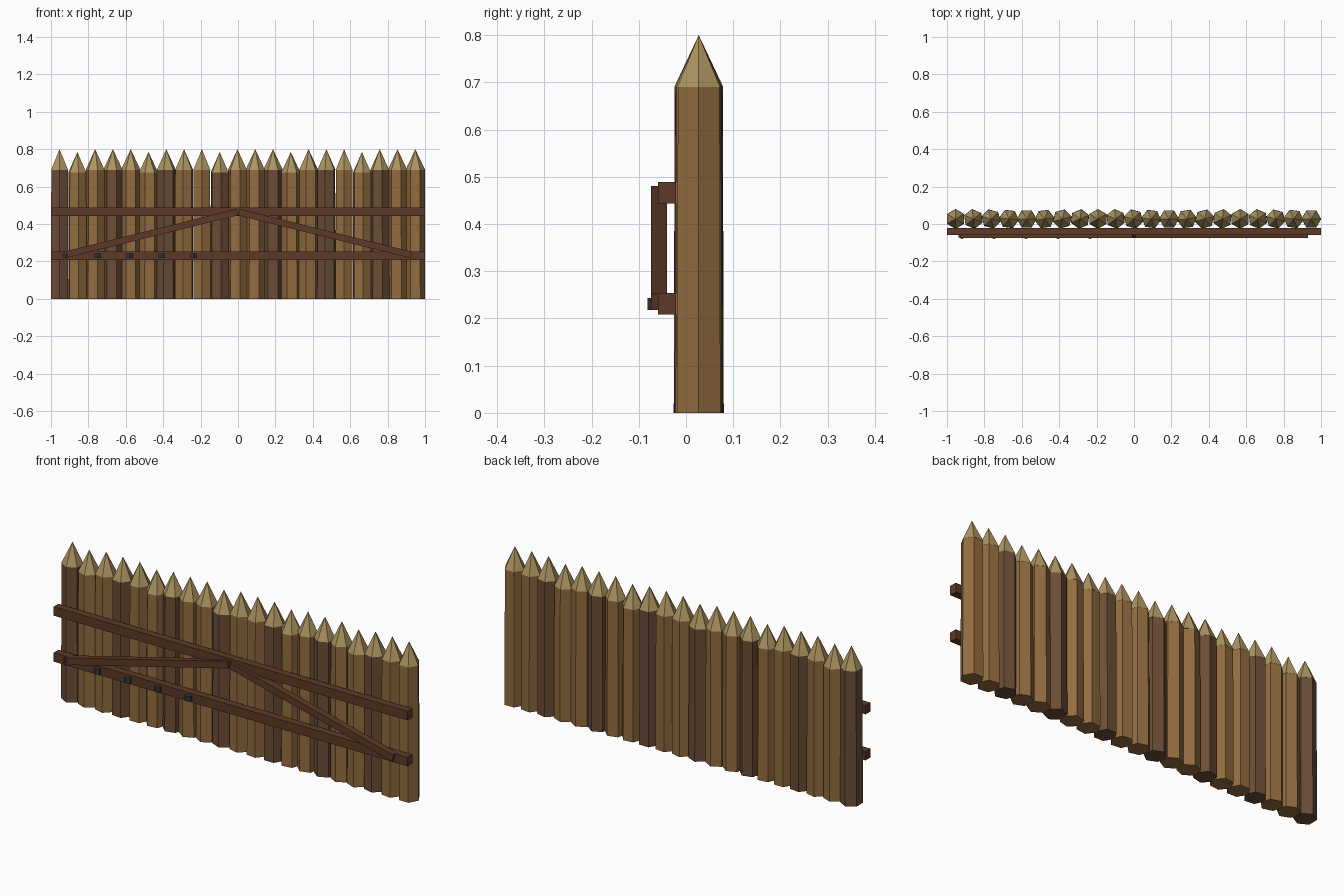
import bpy, math
from mathutils import Vector

if "Cube" in bpy.data.objects:
    bpy.data.objects.remove(bpy.data.objects["Cube"])


def material(name, rgb):
    m = bpy.data.materials.new(name)
    m.diffuse_color = (*rgb, 1)
    m.use_nodes = True
    m.node_tree.nodes["Principled BSDF"].inputs["Base Color"].default_value = m.diffuse_color
    return m


LIGHT = material("light_bark", (0.29, 0.15, 0.05))
DARK = material("dark_bark", (0.15, 0.075, 0.038))
CUT = material("cut_wood", (0.42, 0.30, 0.12))
RAIL = material("rail_wood", (0.11, 0.042, 0.02))
IRON = material("iron", (0.035, 0.04, 0.045))


def prism(name, r1, r2, z0, z1, x, y, rot, mat):
    bpy.ops.mesh.primitive_cone_add(vertices=6, radius1=r1, radius2=r2, depth=z1 - z0,
                                    location=(x, y, (z0 + z1) / 2), rotation=(0, 0, rot))
    o = bpy.context.object
    o.name = name
    o.data.materials.append(mat)
    return o


def beam(name, a, b, depth, width):
    a, b = Vector(a), Vector(b)
    d = b - a
    bpy.ops.mesh.primitive_cube_add(size=1, location=(a + b) / 2,
                                    rotation=(0, -math.atan2(d.z, d.x), 0))
    o = bpy.context.object
    o.name = name
    o.scale = (d.length, depth, width)
    o.data.materials.append(RAIL)


# Row of sharpened hexagonal stakes, each turned a little further
for i in range(21):
    x = -0.954 + 0.0951 * i
    top = 0.675 if i % 4 == 1 else 0.69
    rot = math.radians(7.5 * i)
    prism(f"stake_{i}", 0.053, 0.051, 0, top, x, 0.027, rot, LIGHT if i % 3 else DARK)
    prism(f"stake_point_{i}", 0.052, 0, top, top + 0.11, x, 0.027, rot, CUT)

# Horizontal rails
for name, z in (("lower_rail", 0.231), ("upper_rail", 0.466)):
    beam(name, (-1, -0.04, z), (1, -0.04, z), 0.038, 0.046)

# Diagonal braces
for name, s in (("left_brace", -1), ("right_brace", 1)):
    beam(name, (s * 0.925, -0.057, 0.235), (s * 0.005, -0.057, 0.463), 0.034, 0.035)

# Iron bolts along the left half of the lower rail
for i in range(5):
    prism(f"bolt_{i}", 0.02, 0.02, 0.218, 0.243, -0.92 + 0.171 * i, -0.061, 0, IRON)
